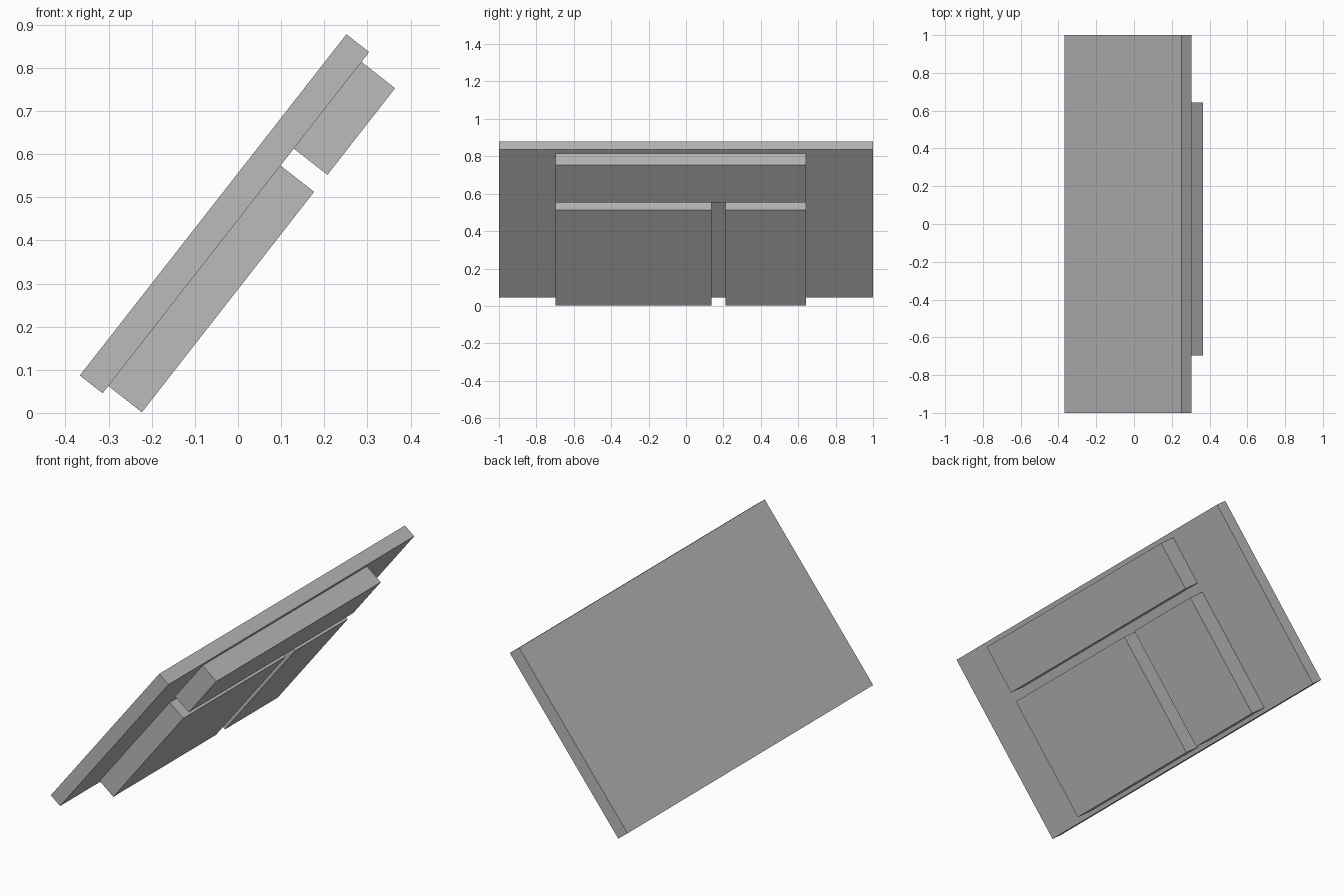
import bpy
from mathutils import Matrix, Vector

cube = bpy.data.objects.get("Cube")
if cube:
    bpy.data.objects.remove(cube, do_unlink=True)

# One plain grey for the whole model
grey = bpy.data.materials.new("plain_grey")
grey.use_nodes = True
grey.diffuse_color = (0.5, 0.5, 0.5, 1)
grey.node_tree.nodes["Principled BSDF"].inputs["Base Color"].default_value = (0.5, 0.5, 0.5, 1)

# Tilted frame: local x runs up the slope, y across, z out of the upper face
along = Vector((0.618, 0, 0.791)).normalized()
across = Vector((0, 1, 0))
out = along.cross(across)
frame = Matrix((along, across, out)).transposed().to_4x4()
frame.translation = (-0.314, 0, 0.0455)


def slab(name, x, y, z):
    """Box between (low, high) limits in the tilted frame."""
    limits = (x, y, z)
    centre = Vector([(a + b) / 2 for a, b in limits])
    size = Vector([b - a for a, b in limits])
    bpy.ops.mesh.primitive_cube_add(size=1)
    obj = bpy.context.object
    obj.name = name
    obj.data.transform(Matrix.Translation(centre) @ Matrix.Diagonal(size).to_4x4())
    obj.matrix_world = frame
    obj.data.materials.append(grey)


# Wide backing panel
slab("backing_panel", (0, 1.004), (-1, 1), (0, 0.067))

# Raised blocks on the underside
DEPTH = (-0.099, 0)
LOWER = (0.0215, 0.67)
slab("upper_block", (0.72, 0.975), (-0.697, 0.642), DEPTH)
slab("lower_wide_block", LOWER, (-0.697, 0.137), DEPTH)
slab("lower_narrow_block", LOWER, (0.212, 0.642), DEPTH)
